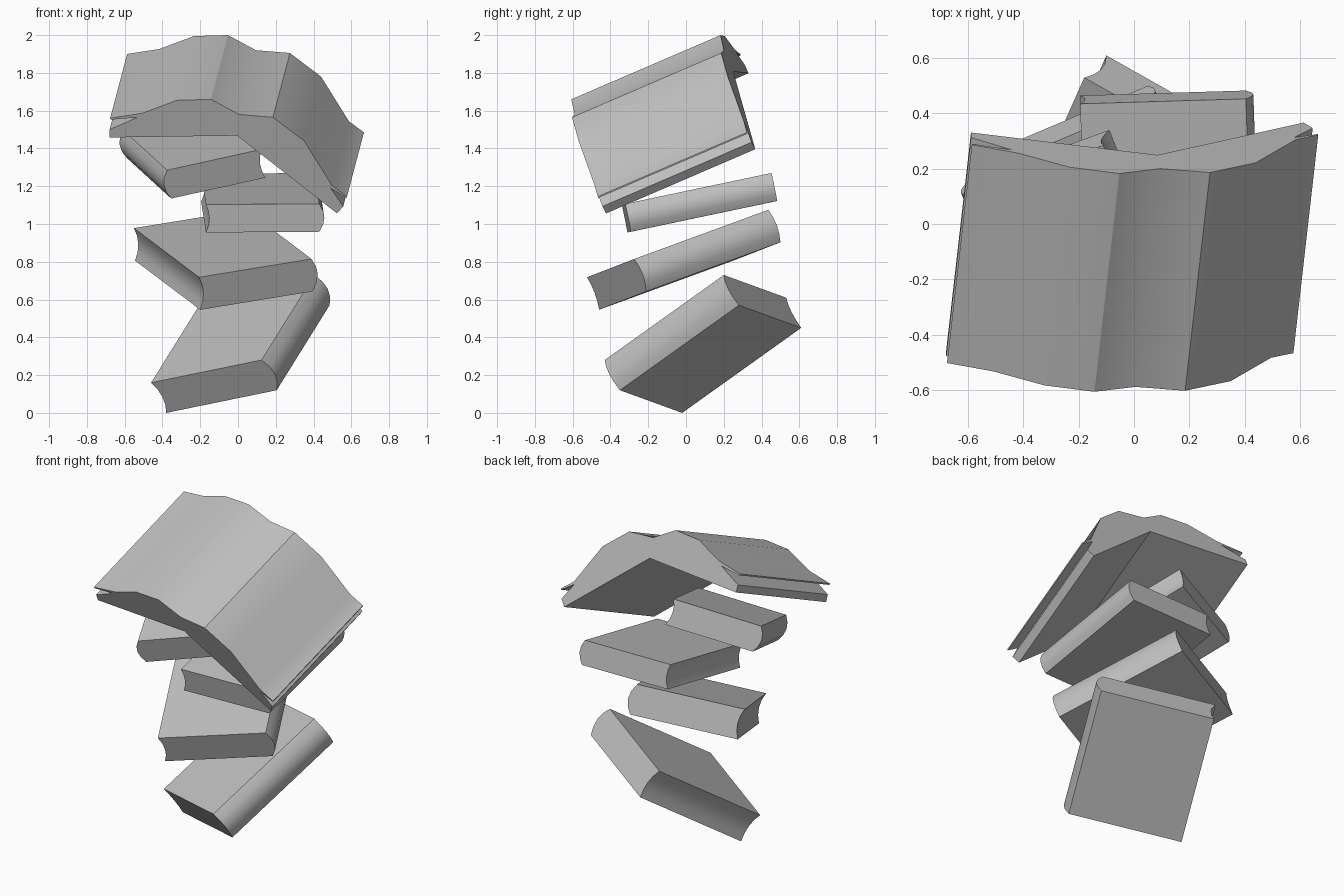
import bpy, bmesh, math
from mathutils import Vector

if "Cube" in bpy.data.objects:
    bpy.data.objects.remove(bpy.data.objects["Cube"], do_unlink=True)

# Single plain grey for everything
grey = bpy.data.materials.new("plain grey")
grey.use_nodes = True
grey.diffuse_color = (0.52, 0.52, 0.52, 1)
grey.node_tree.nodes["Principled BSDF"].inputs["Base Color"].default_value = (0.52, 0.52, 0.52, 1)


def extrude_outline(name, outline, length, smooth_angle):
    """Sweep a closed 3D outline along a length vector."""
    bm = bmesh.new()
    face = bm.faces.new([bm.verts.new(p) for p in outline])
    swept = bmesh.ops.extrude_face_region(bm, geom=[face], use_keep_orig=True)
    new_verts = [g for g in swept["geom"] if isinstance(g, bmesh.types.BMVert)]
    bmesh.ops.translate(bm, verts=new_verts, vec=length)
    bmesh.ops.recalc_face_normals(bm, faces=bm.faces)
    mesh = bpy.data.meshes.new(name)
    bm.to_mesh(mesh)
    bm.free()
    mesh.materials.append(grey)
    obj = bpy.data.objects.new(name, mesh)
    bpy.context.collection.objects.link(obj)
    bpy.ops.object.select_all(action='DESELECT')
    obj.select_set(True)
    bpy.context.view_layer.objects.active = obj
    bpy.ops.object.shade_smooth_by_angle(angle=math.radians(smooth_angle))
    return obj


def closed_book(name, corner, width, thick, length, steps=4):
    """Corner is the lower fore edge; width points to the rounded spine."""
    corner, width, thick, length = map(Vector, (corner, width, thick, length))
    out = width.normalized() * thick.length
    outline = []
    # Rounded spine going up, hollow fore edge coming down
    for i in range(steps + 1):
        t = i / steps
        outline.append(corner + width + thick * t + out * 0.18 * 4 * t * (1 - t))
    for i in range(steps + 1):
        t = 1 - i / steps
        outline.append(corner + thick * t + out * 0.12 * 4 * t * (1 - t))
    return extrude_outline(name, outline, length, 55)


# Stack of closed books, bottom to top
closed_book("bottom_book", (-0.38, -0.02, 0.0), (0.585, -0.33, 0.12),
            (-0.08, -0.08, 0.16), (0.28, 0.63, 0.45))
closed_book("second_book", (-0.20, -0.46, 0.546), (0.595, 0.25, 0.097),
            (-0.006, -0.064, 0.172), (-0.345, 0.71, 0.26))
closed_book("third_book", (-0.17, -0.31, 0.955), (0.60, 0.018, 0.004),
            (0.0, -0.03, 0.148), (-0.025, 0.775, 0.163))
closed_book("fourth_book", (0.146, -0.25, 1.245), (-0.50, -0.18, -0.11),
            (-0.022, -0.055, 0.15), (-0.235, 0.59, 0.215))

# Open book: wavy pages above, loose page edges and a bent cover below
pages = [(-0.677, 1.56), (-0.508, 1.586), (-0.323, 1.655), (-0.143, 1.66),
         (0.005, 1.58), (0.185, 1.565), (0.35, 1.44), (0.497, 1.204), (0.577, 1.145)]
right_edge = [(0.575, 1.138), (0.49, 1.19), (0.557, 1.093), (0.524, 1.056)]
cover = [(-0.005, 1.468), (-0.68, 1.458)]
left_edge = [(-0.68, 1.50), (-0.53, 1.565), (-0.675, 1.552)]
open_length = Vector((0.09, 0.79, 0.34))


def on_end_plane(x, z):
    """Place a front outline point on the plane square to the book's length."""
    y = 0.091 - (open_length.x * x + open_length.z * z) / open_length.y
    return Vector((x, y, z))


extrude_outline("open_book", [on_end_plane(x, z) for x, z in pages + right_edge + cover + left_edge],
                open_length, 30)
